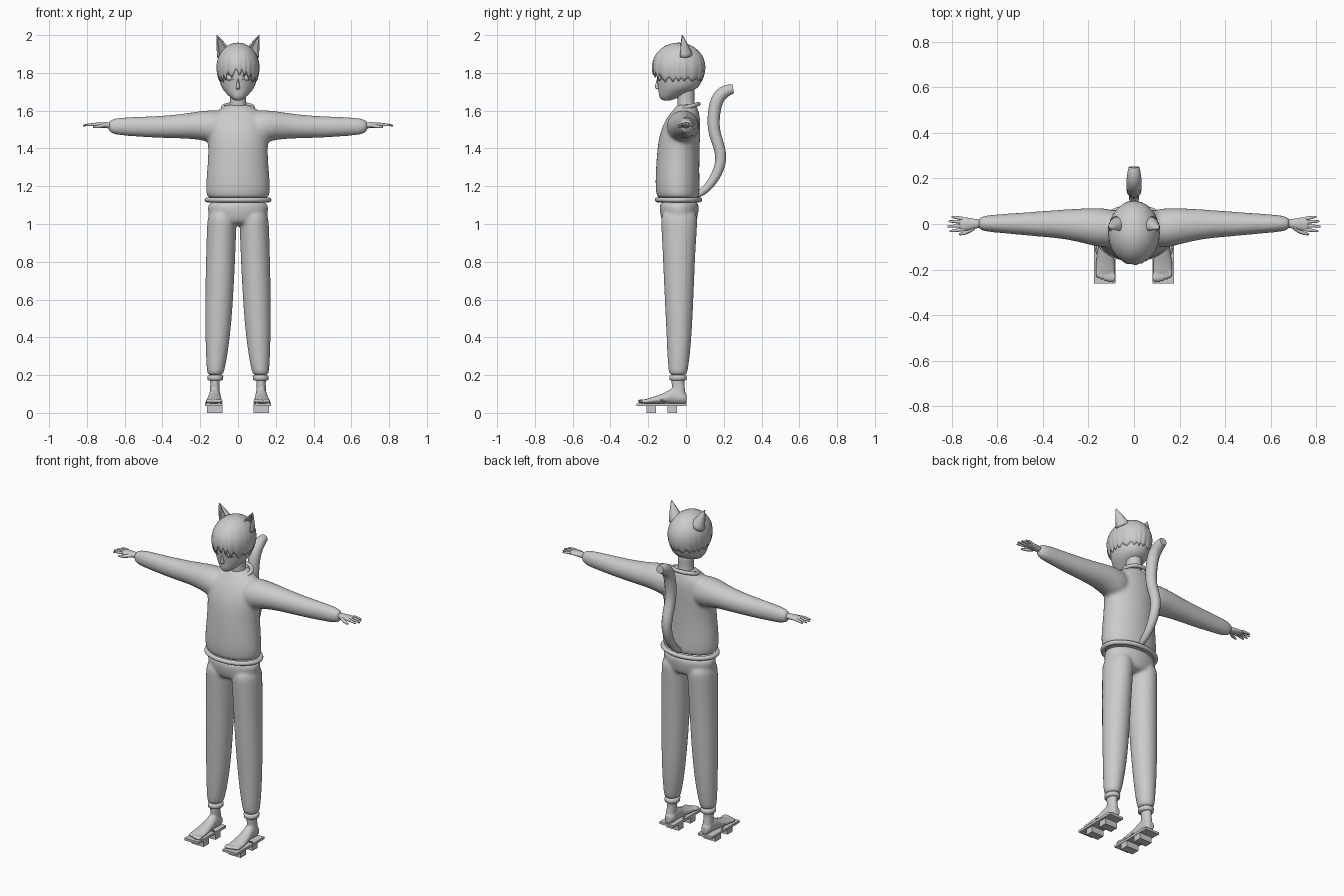
import bpy, bmesh, math
from mathutils import Vector, Matrix

default_cube = bpy.data.objects.get("Cube")
if default_cube:
    bpy.data.objects.remove(default_cube, do_unlink=True)

clay = bpy.data.materials.new("plain grey")
clay.use_nodes = True
clay.diffuse_color = (0.6, 0.6, 0.6, 1)
clay.node_tree.nodes["Principled BSDF"].inputs["Base Color"].default_value = (0.6, 0.6, 0.6, 1)


def loft(bm, axis, rings, segments=16):
    """Skin ellipse rings (t, centre_a, radius_a, centre_b, radius_b) along an axis."""
    loops = []
    for t, ca, ra, cb, rb in rings:
        loop = []
        for i in range(segments):
            angle = math.tau * i / segments
            a, b = ca + ra * math.cos(angle), cb + rb * math.sin(angle)
            point = {"x": (t, a, b), "y": (a, t, b), "z": (a, b, t)}[axis]
            loop.append(bm.verts.new(point))
        loops.append(loop)
    for low, high in zip(loops, loops[1:]):
        for i in range(segments):
            j = (i + 1) % segments
            bm.faces.new((low[i], low[j], high[j], high[i]))
    bm.faces.new(loops[0])
    bm.faces.new(loops[-1])


def ball(bm, centre, size):
    matrix = Matrix.Translation(centre) @ Matrix.Diagonal((*size, 1))
    bmesh.ops.create_uvsphere(bm, u_segments=16, v_segments=10, radius=1, matrix=matrix)


def box(bm, centre, size):
    matrix = Matrix.Translation(centre) @ Matrix.Diagonal((*size, 1))
    bmesh.ops.create_cube(bm, size=1, matrix=matrix)


def finish(name, bm, subdivide=0, mirror=False, voxel=0, relax=0, smooth=True):
    bmesh.ops.recalc_face_normals(bm, faces=bm.faces)
    mesh = bpy.data.meshes.new(name)
    bm.to_mesh(mesh)
    bm.free()
    mesh.materials.append(clay)
    for face in mesh.polygons:
        face.use_smooth = smooth
    obj = bpy.data.objects.new(name, mesh)
    bpy.context.scene.collection.objects.link(obj)
    if subdivide:
        obj.modifiers.new("round", "SUBSURF").levels = subdivide
        obj.modifiers["round"].render_levels = subdivide
    if mirror:
        obj.modifiers.new("both sides", "MIRROR").use_clip = False
    if voxel:
        fuse = obj.modifiers.new("fuse", "REMESH")
        fuse.mode, fuse.voxel_size, fuse.use_smooth_shade = "VOXEL", voxel, True
    if relax:
        soften = obj.modifiers.new("soften", "SMOOTH")
        soften.factor, soften.iterations = 0.5, relax
    return obj


def tube(name, points, radius, closed=False, mirror=False):
    """Smooth round tube; each point is x, y, z and a thickness factor."""
    curve = bpy.data.curves.new(name, "CURVE")
    curve.dimensions, curve.bevel_depth, curve.bevel_resolution = "3D", radius, 4
    curve.use_fill_caps = True
    spline = curve.splines.new("NURBS")
    spline.points.add(len(points) - 1)
    for target, (x, y, z, thick) in zip(spline.points, points):
        target.co, target.radius = (x, y, z, 1), thick
    spline.use_cyclic_u, spline.use_endpoint_u = closed, not closed
    spline.order_u, spline.resolution_u = 4, 8
    curve.materials.append(clay)
    obj = bpy.data.objects.new(name, curve)
    bpy.context.scene.collection.objects.link(obj)
    if mirror:
        obj.modifiers.new("both sides", "MIRROR")
    return obj


def oval(rx, y, ry, z, tilt=0, count=16):
    angles = [math.tau * i / count for i in range(count)]
    return [(rx * math.cos(a), y + ry * math.sin(a), z + tilt * math.sin(a), 1) for a in angles]


# Sweater: torso and sleeves fused into one soft surface
bm = bmesh.new()
loft(bm, "z", [(1.13, 0, .158, -.04, .107), (1.15, 0, .168, -.043, .114), (1.2, 0, .172, -.045, .118),
               (1.28, 0, .165, -.045, .116), (1.4, 0, .156, -.04, .113), (1.48, 0, .168, -.032, .108),
               (1.55, 0, .16, -.017, .094), (1.59, 0, .13, -.005, .075), (1.615, 0, .085, 0, .06),
               (1.635, 0, .068, .006, .05)], 24)
for side in (-1, 1):
    loft(bm, "x", [(side * x, y, ry, z, rz) for x, y, ry, z, rz in (
        (.06, -.02, .08, 1.51, .09), (.14, -.017, .09, 1.515, .09), (.2, -.01, .082, 1.523, .077),
        (.3, 0, .066, 1.517, .065), (.45, 0, .054, 1.513, .058), (.58, .002, .043, 1.516, .051),
        (.65, .002, .037, 1.516, .046), (.69, .002, .026, 1.518, .03))])
finish("sweater", bm, subdivide=2, voxel=.009, relax=8)
tube("sweater_collar", oval(.08, .006, .062, 1.618, .018), .011, closed=True)
tube("sweater_hem", oval(.168, -.04, .115, 1.128), .013, closed=True)

# Trousers: hips and two legs fused
bm = bmesh.new()
loft(bm, "z", [(.99, 0, .11, -.035, .08), (1.03, 0, .155, -.036, .098), (1.08, 0, .163, -.036, .105),
               (1.13, 0, .16, -.036, .105)], 24)
for side in (-1, 1):
    loft(bm, "z", [(z, side * x, rx, y, ry) for z, x, rx, y, ry in (
        (.195, .12, .04, -.042, .045), (.22, .119, .047, -.042, .052), (.3, .113, .058, -.039, .061),
        (.45, .105, .07, -.036, .07), (.65, .098, .077, -.037, .08), (.85, .091, .079, -.037, .088),
        (1, .086, .08, -.036, .098), (1.08, .083, .075, -.036, .1))])
finish("trousers", bm, subdivide=2, voxel=.009, relax=5)

bm = bmesh.new()
loft(bm, "z", [(z, .12, r, -.042, r + .004) for z, r in
               ((.172, .035), (.176, .041), (.195, .042), (.2, .036))], 24)
finish("trouser_cuffs", bm, mirror=True)

# Feet with toes
bm = bmesh.new()
loft(bm, "z", [(.07, .123, .03, -.035, .036), (.11, .123, .027, -.038, .035),
               (.15, .122, .025, -.042, .034), (.2, .122, .027, -.042, .036)])
loft(bm, "y", [(.003, .122, .02, .075, .024), (-.02, .122, .03, .083, .036), (-.07, .123, .031, .09, .042),
               (-.12, .125, .036, .076, .028), (-.17, .126, .042, .067, .019), (-.215, .127, .043, .061, .012)])
for i in range(5):
    ball(bm, (.093 + .0165 * i, -.232 + .0022 * i * i * .5, .061), (.009 + .004 * (i == 0), .025, .011))
finish("feet", bm, mirror=True, voxel=.005, relax=3)

# Raised sandals
bm = bmesh.new()
box(bm, (.128, -.13, .043), (.094, .265, .014))
for y in (-.185, -.072):
    box(bm, (.124, y, .019), (.082, .05, .038))
finish("sandals", bm, mirror=True, smooth=False)
for name, x in (("inner_strap", .088), ("outer_strap", .168)):
    middle = (x + .127) / 2
    tube(name, [(.11, -.215, .062, 1), (middle, -.17, .087, 1), (x, -.12, .07, 1), (x, -.1, .05, 1)],
         .004, mirror=True)

# Hands with spread fingers
bm = bmesh.new()
loft(bm, "x", [(.67, .002, .02, 1.522, .018), (.7, .001, .021, 1.523, .016), (.73, 0, .029, 1.525, .014),
               (.76, 0, .031, 1.525, .011), (.768, 0, .026, 1.525, .008)])
finish("palms", bm, subdivide=1, mirror=True)
for name, y, length in (("index", -.024, .045), ("middle", -.008, .055),
                        ("ring", .009, .05), ("little", .024, .036)):
    tube(name + "_fingers", [(.755, y, 1.526, 1.1), (.77, y * 1.1, 1.527, 1), (.765 + length / 2, y * 1.2, 1.526, 1),
                             (.765 + length, y * 1.35, 1.521, .5)], .0075, mirror=True)
tube("thumbs", [(.705, -.015, 1.522, 1.2), (.725, -.032, 1.518, 1.1), (.745, -.042, 1.515, 1),
                (.768, -.045, 1.513, .5)], .009, mirror=True)

# Neck and head
bm = bmesh.new()
loft(bm, "z", [(1.58, 0, .055, .005, .05), (1.63, 0, .045, 0, .046), (1.67, 0, .043, -.002, .046),
               (1.74, 0, .05, 0, .05)])
finish("neck", bm, subdivide=2)
bm = bmesh.new()
loft(bm, "z", [(1.653, 0, .015, -.1, .018), (1.66, 0, .028, -.1, .034), (1.675, 0, .046, -.085, .058),
               (1.695, 0, .066, -.065, .08), (1.72, 0, .088, -.04, .108), (1.76, 0, .1, -.033, .121),
               (1.82, 0, .106, -.033, .128), (1.88, 0, .104, -.035, .124), (1.93, 0, .075, -.035, .09),
               (1.945, 0, .03, -.035, .03)], 24)
finish("head", bm, subdivide=2)

# Face details
bm = bmesh.new()
loft(bm, "z", [(1.712, 0, .008, -.146, .005), (1.719, 0, .013, -.15, .014), (1.727, 0, .009, -.148, .019),
               (1.75, 0, .007, -.145, .013), (1.785, 0, .006, -.145, .007)], 12)
finish("nose", bm, subdivide=1)
bm = bmesh.new()
ball(bm, (.043, -.14, 1.775), (.019, .009, .017))
finish("eyes", bm, mirror=True)
for name, z, bend, thick in (("upper_eyelids", 1.783, .013, .003), ("lower_eyelids", 1.766, -.008, .002),
                             ("eyebrows", 1.803, .008, .003)):
    tube(name, [(.02, -.15, z, .6), (.035, -.152, z + bend, 1), (.055, -.144, z + bend, 1),
                (.068, -.131, z, .5)], thick, mirror=True)
for name, z, width in (("upper_lip", 1.698, .022), ("lower_lip", 1.692, .015)):
    tube(name, [(-width, -.133, z, .4), (-width / 3, -.144, z, 1), (width / 3, -.144, z, 1),
                (width, -.133, z, .4)], .004)

# Hair: a domed cap whose lower edge is cut into pointed strands
bm = bmesh.new()
columns, rows = 120, 14
grid = []
for i in range(columns):
    angle = math.tau * i / columns
    front = max(0, -math.sin(angle))
    strand = abs((i / 6 + .25 * math.sin(angle * 5)) % 1 - .5) * 2
    edge = 1.775 + .05 * front ** 3 - (.022 + .022 * front) * strand
    limit = math.acos(max(-1, (edge - 1.83) / .13))
    column = []
    for j in range(1, rows + 1):
        tilt = limit * j / rows
        flare = math.sin(tilt) if tilt < 1.57 else 1 - .35 * (tilt - 1.57) ** 2
        ripple = 1 - .035 * (1 - strand) * (j / rows) ** 3
        column.append(bm.verts.new((.114 * flare * ripple * math.cos(angle),
                                    -.039 + .142 * flare * ripple * math.sin(angle),
                                    1.83 + .13 * math.cos(tilt))))
    grid.append(column)
crown = bm.verts.new((0, -.039, 1.96))
for i in range(columns):
    here, there = grid[i], grid[(i + 1) % columns]
    bm.faces.new((crown, here[0], there[0]))
    for j in range(rows - 1):
        bm.faces.new((here[j], here[j + 1], there[j + 1], there[j]))
hair = finish("hair", bm)
shell = hair.modifiers.new("thickness", "SOLIDIFY")
shell.thickness, shell.offset = .007, -1

# Pointed ears, hollow towards the front
bm = bmesh.new()
tip, base = Vector((.112, -.02, 2)), Vector((.074, -.008, 1.9))
grid = []
for j in range(7):
    t = j / 6
    middle, width = tip.lerp(base, t), t ** .8
    row = []
    for i in range(15):
        angle = math.radians(-35 + 250 * i / 14)
        offset = Vector((.036 * math.cos(angle), .042 * math.sin(angle), -.02 * math.cos(angle)))
        row.append(bm.verts.new(middle + offset * max(width, .04)))
    grid.append(row)
for upper, lower in zip(grid, grid[1:]):
    for i in range(14):
        bm.faces.new((upper[i], upper[i + 1], lower[i + 1], lower[i]))
ears = finish("pointed_ears", bm, mirror=True)
ears.modifiers.new("thickness", "SOLIDIFY").thickness = .007

# Tail rising behind the back
tube("tail", [(0, .05, 1.15, .5), (0, .1, 1.17, .65), (0, .17, 1.26, .85), (0, .195, 1.37, .95),
              (0, .145, 1.48, 1), (0, .145, 1.58, 1.05), (0, .165, 1.68, 1.1), (0, .215, 1.71, 1.05),
              (0, .25, 1.715, .75)], .031)
